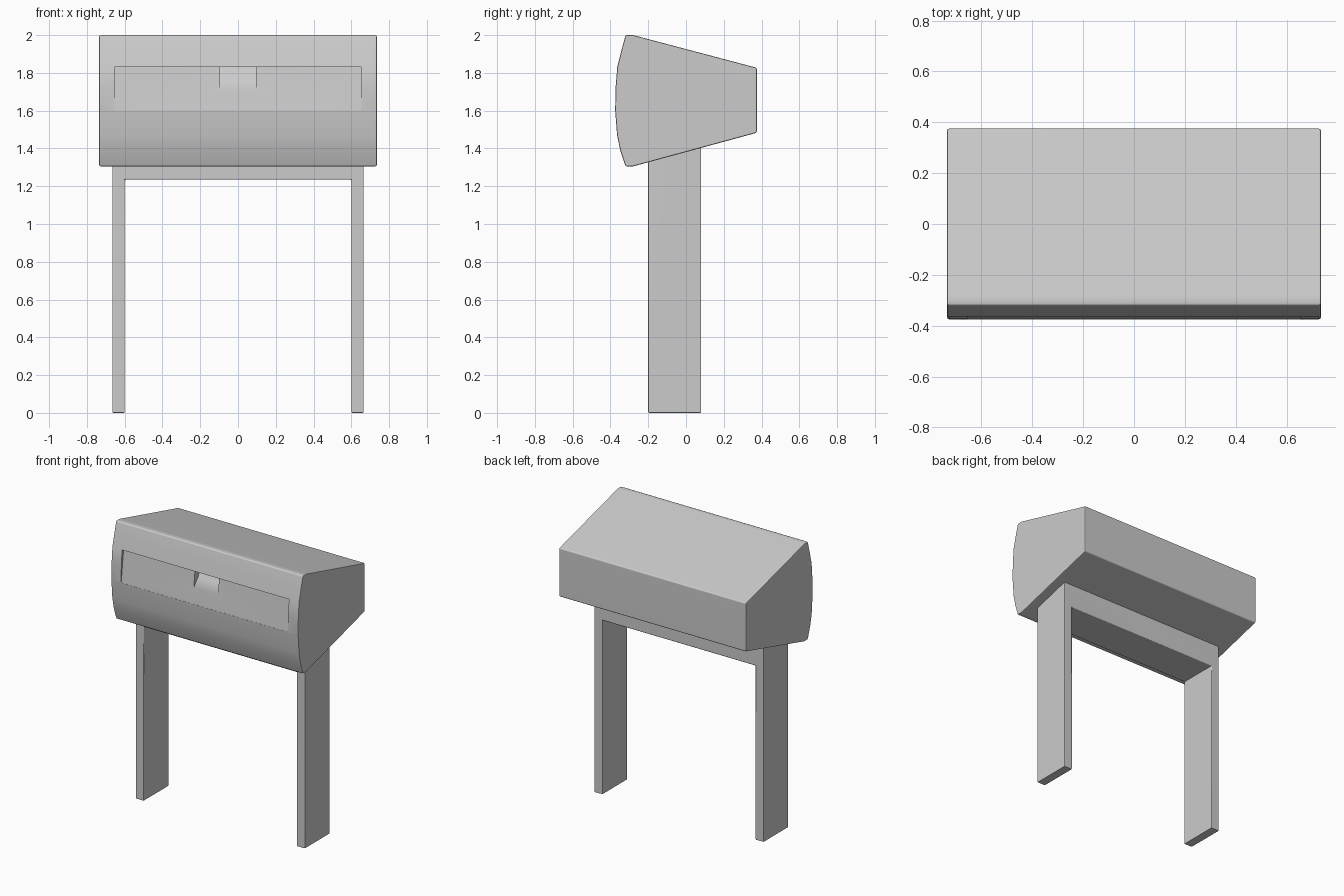
import bpy, bmesh

if "Cube" in bpy.data.objects:
    bpy.data.objects.remove(bpy.data.objects["Cube"])


def prism(name, profile, axis, lo, hi):
    """Extrude a closed profile along x (profile = y,z) or y (profile = x,z)."""
    bm = bmesh.new()

    def ring(t):
        return [bm.verts.new((t, a, b) if axis == 'x' else (a, t, b)) for a, b in profile]
    r0, r1 = ring(lo), ring(hi)
    n = len(profile)
    for i in range(n):
        j = (i + 1) % n
        bm.faces.new((r0[i], r0[j], r1[j], r1[i]))
    bm.faces.new(r0)
    bm.faces.new(r1)
    bmesh.ops.recalc_face_normals(bm, faces=bm.faces)
    mesh = bpy.data.meshes.new(name)
    bm.to_mesh(mesh)
    bm.free()
    ob = bpy.data.objects.new(name, mesh)
    bpy.context.collection.objects.link(ob)
    return ob


def bevel(ob, width):
    m = ob.modifiers.new("soft_edges", 'BEVEL')
    m.width, m.segments, m.limit_method, m.angle_limit = width, 2, 'ANGLE', 0.8


def cut(ob, cutter):
    m = ob.modifiers.new("cut", 'BOOLEAN')
    m.object, m.operation, m.solver = cutter, 'DIFFERENCE', 'EXACT'
    cutter.hide_render = True


def finish(ob):
    """Apply modifiers, then smooth with crisp edges."""
    bpy.ops.object.select_all(action='DESELECT')
    ob.select_set(True)
    bpy.context.view_layer.objects.active = ob
    for m in list(ob.modifiers):
        bpy.ops.object.modifier_apply(modifier=m.name)
    bpy.ops.object.shade_smooth_by_angle(angle=0.7)
    w = ob.modifiers.new("face_weight", 'WEIGHTED_NORMAL')
    w.keep_sharp = True


# Wedge-shaped housing with a bowed front
body = prism("housing", [
    (-0.28, 2.0), (0.375, 1.827), (0.375, 1.483), (-0.28, 1.305), (-0.32, 1.305),
    (-0.348, 1.39), (-0.365, 1.47), (-0.375, 1.6), (-0.373, 1.72),
    (-0.364, 1.83), (-0.343, 1.915), (-0.32, 2.0)], 'x', -0.735, 0.735)
bevel(body, 0.008)

# Shallow front flap recess and finger notch
flap_cut = prism("flap_cutter", [
    (-0.5, 1.83), (-0.346, 1.83), (-0.374, 1.601), (-0.5, 1.601)], 'x', -0.655, 0.655)
notch_cut = prism("notch_cutter", [
    (-0.5, 1.83), (-0.29, 1.83), (-0.31, 1.77), (-0.362, 1.71), (-0.5, 1.71)],
    'x', -0.095, 0.095)
cut(body, flap_cut)
cut(body, notch_cut)
finish(body)
for c in (flap_cut, notch_cut):
    bpy.data.objects.remove(c, do_unlink=True)

# Stand: two flat legs joined by a cross bar under the housing
right = [(0.6, 1.235), (0.6, 0.0), (0.665, 0.0), (0.665, 1.42)]
left = [(-x, z) for x, z in reversed(right)]
stand = prism("stand", right + left, 'y', -0.2, 0.08)
# Slope the hidden top so it stays inside the housing
for v in stand.data.vertices:
    if v.co.z > 1.3 and v.co.y < 0:
        v.co.z = 1.36
bevel(stand, 0.006)
finish(stand)
